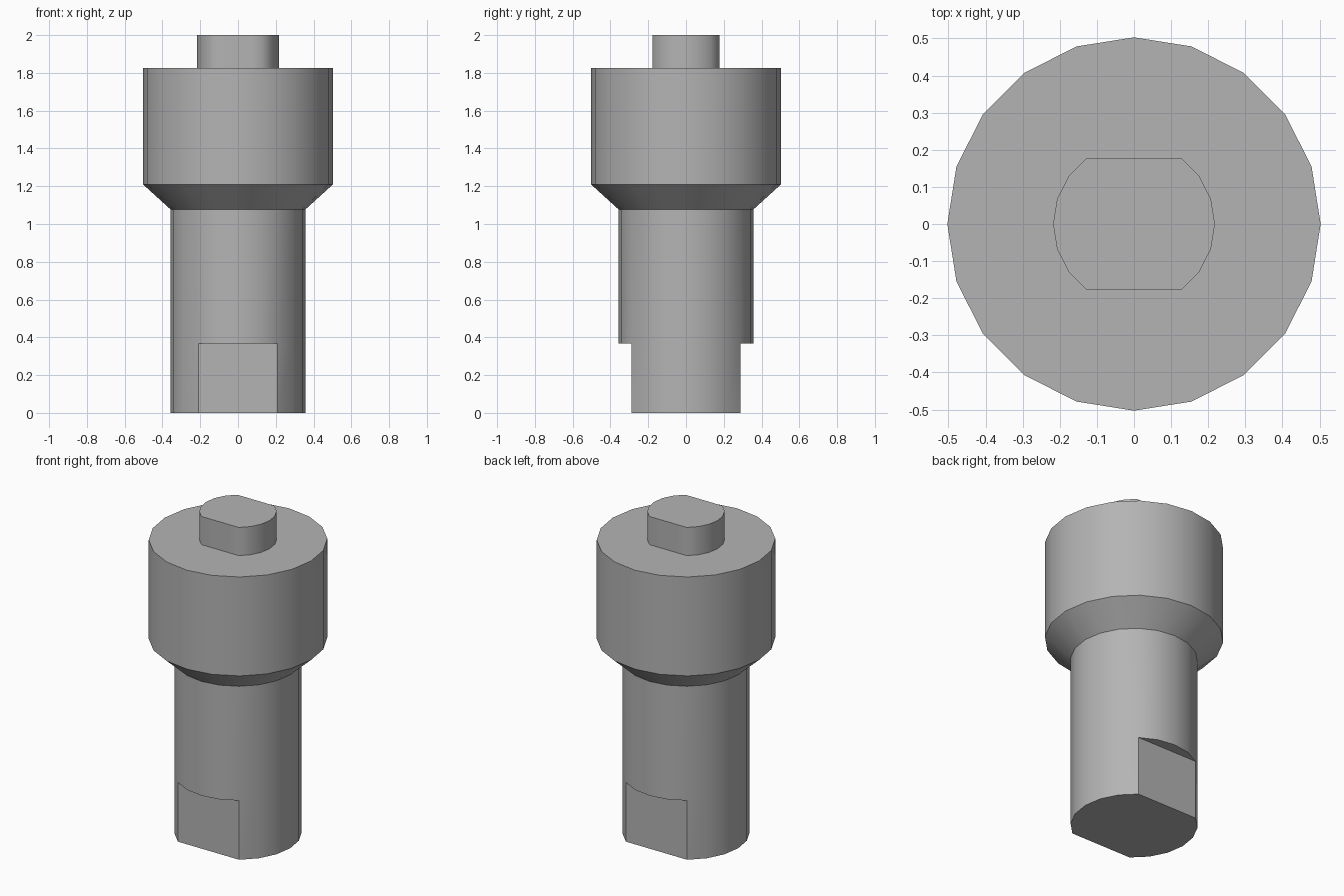
import bpy, bmesh
from math import radians, sin, cos, tau

if "Cube" in bpy.data.objects:
    bpy.data.objects.remove(bpy.data.objects["Cube"])

SIDES = 20

# Turned profile from bottom to top: (radius, height, has two milled flats)
PROFILE = [
    (0.358, 0.0, True),     # shaft end with wrench flats
    (0.358, 0.368, True),
    (0.358, 0.368, False),  # ledge above the flats
    (0.358, 1.078, False),  # round shaft
    (0.503, 1.21, False),   # conical shoulder
    (0.503, 1.825, False),  # head
    (0.218, 1.825, True),   # flatted boss
    (0.218, 2.0, True),
]


def ring(bm, r, z, flats):
    lim = r * sin(radians(54)) if flats else r
    verts = []
    for i in range(SIDES):
        a = tau * i / SIDES
        y = max(-lim, min(lim, r * sin(a)))
        verts.append(bm.verts.new((r * cos(a), y, z)))
    return verts


bm = bmesh.new()
rings = [ring(bm, *p) for p in PROFILE]
for lo, hi in zip(rings, rings[1:]):
    for i in range(SIDES):
        j = (i + 1) % SIDES
        bm.faces.new((lo[i], lo[j], hi[j], hi[i]))

# End caps
bm.faces.new(rings[0][::-1])
bm.faces.new(rings[-1])

# Weld the ledge rings where shaft and flats coincide
bmesh.ops.remove_doubles(bm, verts=bm.verts, dist=1e-5)
bmesh.ops.recalc_face_normals(bm, faces=bm.faces)

mesh = bpy.data.meshes.new("stepped_shaft")
bm.to_mesh(mesh)
bm.free()
obj = bpy.data.objects.new("stepped_shaft", mesh)
bpy.context.collection.objects.link(obj)
bpy.context.view_layer.objects.active = obj
obj.select_set(True)
bpy.ops.object.shade_smooth_by_angle(angle=radians(30))

# Boss side is shaded smoothly all the way round
for e in mesh.edges:
    z0, z1 = sorted(mesh.vertices[v].co.z for v in e.vertices)
    if z0 > 1.8 and z1 - z0 > 0.1:
        e.use_edge_sharp = False

# Dark grey metal
metal = bpy.data.materials.new("dark_grey")
metal.diffuse_color = (0.456, 0.456, 0.456, 1)
metal.use_nodes = True
metal.node_tree.nodes["Principled BSDF"].inputs["Base Color"].default_value = metal.diffuse_color
mesh.materials.append(metal)
